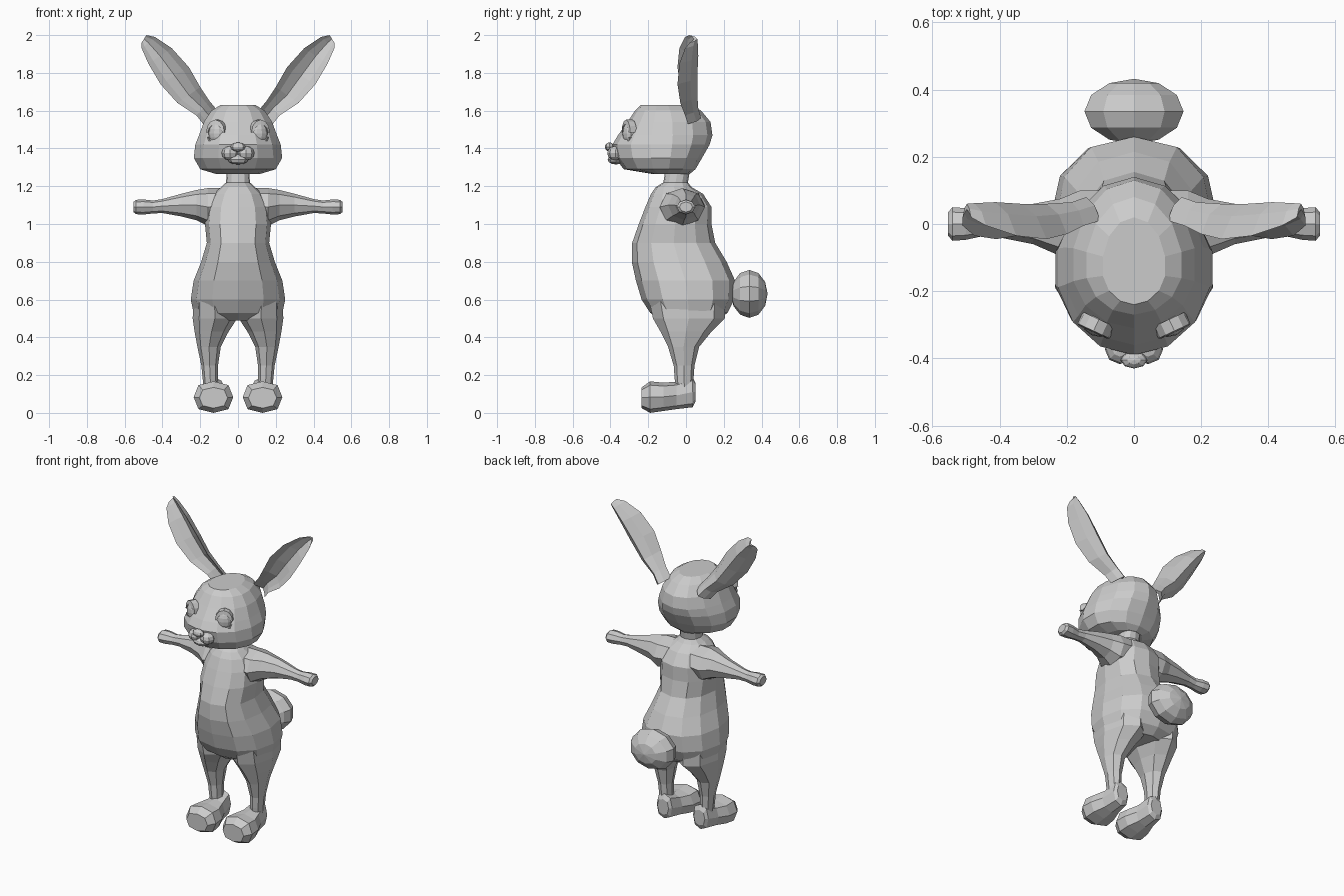
import bpy, bmesh
from math import sin, cos, pi, radians
from mathutils import Vector, Matrix

if "Cube" in bpy.data.objects:
    bpy.data.objects.remove(bpy.data.objects["Cube"])


def finish(name, bm):
    bmesh.ops.recalc_face_normals(bm, faces=bm.faces)
    me = bpy.data.meshes.new(name)
    bm.to_mesh(me)
    bm.free()
    ob = bpy.data.objects.new(name, me)
    bpy.context.collection.objects.link(ob)
    return ob


def loft(name, rings, mirror=False):
    """Skin a list of equal-length rings, cap the ends, optionally mirror in x."""
    bm = bmesh.new()
    for s in ((1, -1) if mirror else (1,)):
        vs = [[bm.verts.new((s * p[0], p[1], p[2])) for p in r] for r in rings]
        n = len(vs[0])
        for a, b in zip(vs, vs[1:]):
            for i in range(n):
                j = (i + 1) % n
                bm.faces.new((a[i], a[j], b[j], b[i]))
        bm.faces.new(vs[0])
        bm.faces.new(vs[-1])
    return finish(name, bm)


def spow(c, p):
    return abs(c) ** p * (1 if c >= 0 else -1)


def level(z, yf, yb, w, xc=0, n=12, p=1.0, mid=None):
    """Horizontal egg-shaped ring from front yf to back yb, half width w."""
    m = (yf + yb) / 2 if mid is None else mid
    pts = []
    for i in range(n):
        a = 2 * pi * i / n
        c = spow(cos(a), p)
        pts.append((xc + w * spow(sin(a), p), m + c * ((m - yf) * -1 if c > 0 else (m - yb)* -1 * -1), z)
                   if c > 0 else (xc + w * spow(sin(a), p), m - c * (yb - m), z))
    return pts


def blobs(name, items, mirror=False, seg=10, rows=6, turn=0, axis='Z'):
    """Low-poly ellipsoids given as (centre, radii)."""
    bm = bmesh.new()
    for c, r in items:
        for s in ((1, -1) if mirror else (1,)):
            m = (Matrix.Translation((s * c[0], c[1], c[2])) @ Matrix.Rotation(s * turn, 4, 'Z')
                 @ Matrix.Diagonal((*r, 1)))
            if axis == 'Y':
                m = m @ Matrix.Rotation(pi / 2, 4, 'X')
            bmesh.ops.create_uvsphere(bm, u_segments=seg, v_segments=rows, radius=1, matrix=m)
    return finish(name, bm)


def unite(base, parts):
    for p in parts:
        mod = base.modifiers.new("join", 'BOOLEAN')
        mod.operation, mod.solver, mod.object = 'UNION', 'EXACT', p
        bpy.context.view_layer.objects.active = base
        bpy.ops.object.modifier_apply(modifier=mod.name)
        bpy.data.objects.remove(p)


# Torso with neck
torso = [(1.28, -.11, .02, .06), (1.22, -.12, .01, .063), (1.195, -.16, .03, .09),
         (1.16, -.185, .09, .13), (1.09, -.215, .135, .165), (1.0, -.25, .135, .175),
         (.9, -.285, .155, .165), (.8, -.287, .215, .195), (.7, -.265, .26, .235),
         (.6, -.235, .255, .25), (.53, -.19, .22, .235), (.49, -.13, .17, .15)]
body = loft("body", [level(*t, p=.88) for t in torso])

# Legs
leg = [(.62, -.20, .21, .11, .125), (.5, -.175, .205, .118, .122), (.43, -.135, .135, .09, .14),
       (.35, -.095, .07, .062, .153), (.25, -.065, .045, .044, .15), (.18, -.06, .04, .04, .147),
       (.1, -.05, .035, .04, .14)]
legs = loft("legs", [level(*t, n=8) for t in leg], True)

# Feet, lofted from heel to toe
foot = [(.05, .06, .16, .04), (.035, .03, .19, .055), (-.05, .02, .165, .07),
        (-.12, .01, .16, .10), (-.19, 0, .167, .105), (-.235, .025, .135, .075)]
feet = loft("feet", [[(.13 + w * spow(cos(a), .8), y, (lo + hi) / 2 + (hi - lo) / 2 * spow(sin(a), .8))
                      for a in [pi / 4 * i for i in range(8)]] for y, lo, hi, w in foot], True)

# Arms with hands
arm = [(.05, -.02, 1.10, .12, .09), (.16, -.02, 1.09, .12, .10), (.22, -.01, 1.10, .085, .08),
       (.30, 0, 1.10, .06, .06), (.40, 0, 1.095, .04, .037), (.45, 0, 1.09, .036, .034),
       (.50, 0, 1.09, .047, .04), (.54, 0, 1.09, .05, .038), (.553, 0, 1.09, .035, .027)]
arms = loft("arms", [[(x, y + ry * cos(pi / 4 * i), z + rz * sin(pi / 4 * i)) for i in range(8)]
                     for x, y, z, ry, rz in arm], True)
unite(body, [legs, feet, arms])

# Tail
blobs("tail", [((0, .335, .63), (.155, .097, .127))], seg=10, rows=6, axis='Y')

# Head
skull = [(1.265, -.18, .02, .12), (1.29, -.33, .05, .205), (1.35, -.375, .085, .24),
         (1.42, -.39, .125, .232), (1.47, -.36, .14, .212), (1.54, -.31, .13, .185),
         (1.60, -.27, .08, .145), (1.63, -.24, .02, .095)]
head = loft("head", [level(*t, n=14, mid=-.13) for t in skull])

# Ears, crescent section opening to the front: (across, depth)
section = [(0, 0), (.2, .65), (.5, 1), (.8, .65), (1, 0), (.8, .3), (.5, .6), (.2, .3)]
ear = [((.10, 1.59), (.185, 1.53), .01, .08), ((.15, 1.65), (.22, 1.575), -.005, .065),
       ((.20, 1.725), (.32, 1.64), -.03, .06), ((.26, 1.83), (.41, 1.74), -.045, .06),
       ((.35, 1.93), (.475, 1.85), -.035, .065), ((.44, 1.99), (.51, 1.93), -.005, .062),
       ((.485, 2.0), (.51, 1.96), .02, .06)]
ears = loft("ears", [[(i[0] + (o[0] - i[0]) * u, yf + (yb - yf) * v, i[1] + (o[1] - i[1]) * u)
                      for u, v in section] for i, o, yf, yb in ear], True)
unite(head, [ears])

# Muzzle: two cheeks, chin and nose
blobs("muzzle", [((.042, -.372, 1.375), (.045, .045, .038))], True, 8, 6)
blobs("chin", [((0, -.37, 1.342), (.055, .045, .027))], seg=8, rows=6)
blobs("nose", [((0, -.405, 1.408), (.04, .025, .024))], seg=8, rows=6)

# Eyes
TURN = radians(25)
EYE = Vector((.112, -.30, 1.48))
blobs("eyes", [(EYE, (.046, .034, .06))], True, 10, 8, TURN)


# Eyelids: tapering strips bent around each eye
def lid(name, a0, a1, rx, rz, thick):
    rot = Matrix.Rotation(TURN, 3, 'Z')
    rings = []
    for k in range(7):
        a = radians(a0 + (a1 - a0) * k / 6)
        t = thick * (.4 + .6 * sin(pi * k / 6))
        rings.append([EYE + rot @ Vector(((rx + dr) * cos(a), -.012 + dy, (rz + dr) * sin(a)))
                      for dr, dy in ((-t, -.012), (t, -.008), (t, .03), (-t, .03))])
    loft(name, rings, True)


lid("upper_eyelids", 5, 175, .048, .06, .012)
lid("lower_eyelids", 200, 340, .046, .058, .008)
